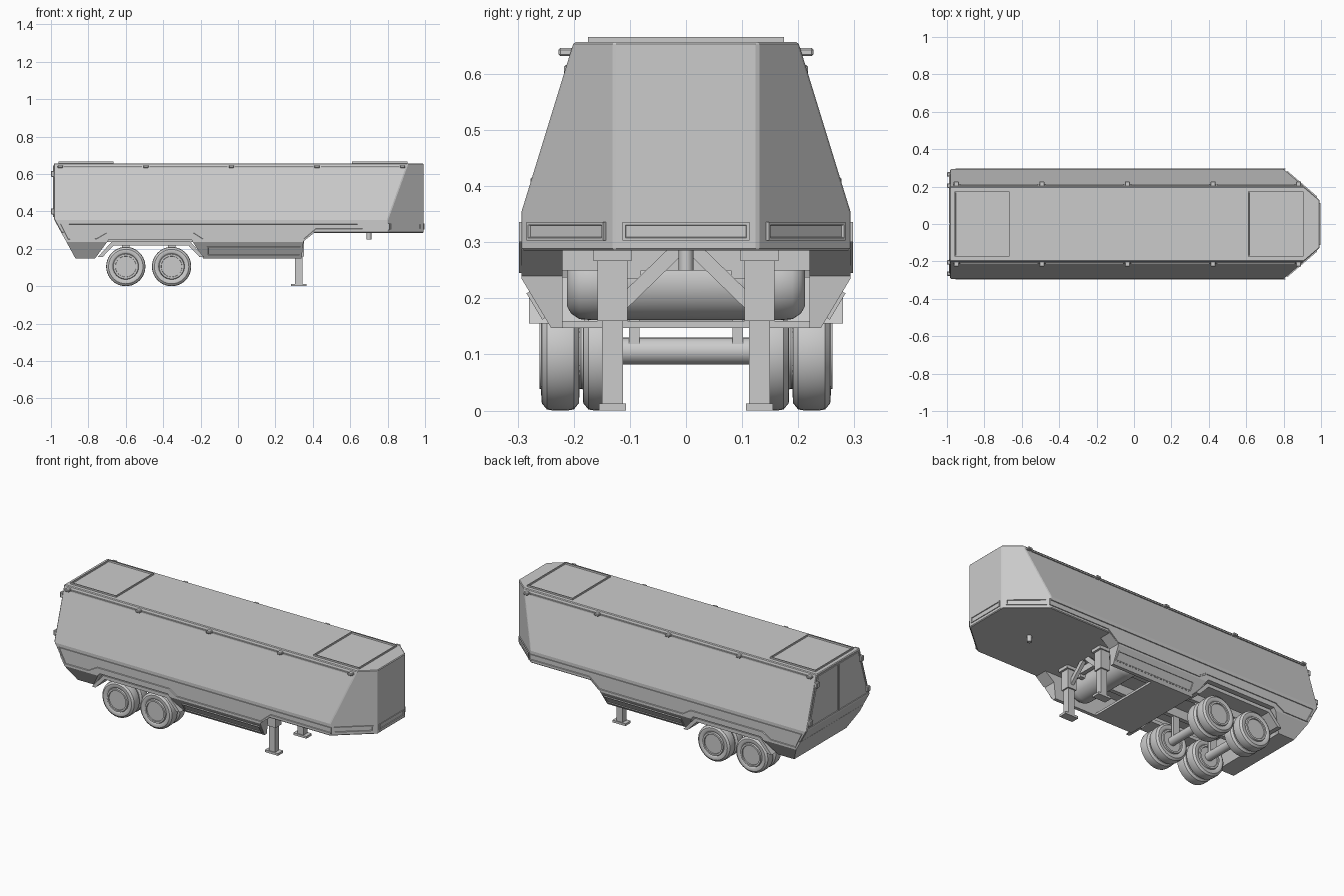
import bpy, bmesh, math
from mathutils import Vector

cube = bpy.data.objects.get("Cube")
if cube:
    bpy.data.objects.remove(cube, do_unlink=True)

grey = bpy.data.materials.new("plain grey")
grey.use_nodes = True
grey.diffuse_color = (0.6, 0.6, 0.6, 1)
grey.node_tree.nodes["Principled BSDF"].inputs["Base Color"].default_value = (0.6, 0.6, 0.6, 1)


def finish(name, bm, bevel=0, smooth=False):
    bmesh.ops.recalc_face_normals(bm, faces=bm.faces)
    mesh = bpy.data.meshes.new(name)
    bm.to_mesh(mesh)
    bm.free()
    mesh.materials.append(grey)
    ob = bpy.data.objects.new(name, mesh)
    bpy.context.collection.objects.link(ob)
    if bevel:
        mod = ob.modifiers.new("edge", "BEVEL")
        mod.width, mod.segments = bevel, 1
    if smooth:
        bpy.ops.object.select_all(action="DESELECT")
        ob.select_set(True)
        bpy.context.view_layer.objects.active = ob
        bpy.ops.object.shade_smooth_by_angle(angle=math.radians(35))
    return ob


def prism(points, offset):
    """Polygon in space pushed along an offset vector."""
    bm = bmesh.new()
    face = bm.faces.new([bm.verts.new(p) for p in points])
    geom = bmesh.ops.extrude_face_region(bm, geom=[face])["geom"]
    bmesh.ops.translate(bm, verts=[v for v in geom if isinstance(v, bmesh.types.BMVert)], vec=offset)
    return bm


def cut(bm, point, normal):
    """Remove all beyond the plane and cap the opening."""
    geom = bm.verts[:] + bm.edges[:] + bm.faces[:]
    res = bmesh.ops.bisect_plane(bm, geom=geom, plane_co=point, plane_no=normal, clear_outer=True)
    edges = [e for e in res["geom_cut"] if isinstance(e, bmesh.types.BMEdge)]
    bmesh.ops.holes_fill(bm, edges=edges)


def box(name, x, y, z, bevel=0):
    pts = [(x[0], y[0], z[0]), (x[1], y[0], z[0]), (x[1], y[1], z[0]), (x[0], y[1], z[0])]
    return finish(name, prism(pts, (0, 0, z[1] - z[0])), bevel)


def strut(name, a, b, width, depth):
    a, b = Vector(a), Vector(b)
    u = Vector((1, 0, 0)) * depth / 2
    w = (b - a).cross(u).normalized() * width / 2
    return finish(name, prism([a + u + w, a - u + w, a - u - w, a + u - w], b - a))


def panel(name, points, normal, thick=0.006, rim=0.007):
    """Raised plate with a sunken centre."""
    n = Vector(normal).normalized()
    bm = prism(points, n * thick)
    bmesh.ops.recalc_face_normals(bm, faces=bm.faces)
    top = max(bm.faces, key=lambda f: f.normal.dot(n) + f.calc_center_median().dot(n))
    bmesh.ops.inset_region(bm, faces=[top], thickness=rim)
    bmesh.ops.inset_region(bm, faces=[top], thickness=0.002, depth=-thick * 0.7)
    return finish(name, bm)


def lathe(name, profile, x, z, side=1, steps=40):
    """Turn (y, radius) points about an axis along y."""
    bm = bmesh.new()
    verts = [bm.verts.new((x, side * y, z + r)) for y, r in profile]
    edges = [bm.edges.new(p) for p in zip(verts, verts[1:])]
    bmesh.ops.spin(bm, geom=verts + edges, cent=(x, 0, z), axis=(0, 1, 0),
                   angle=math.tau, steps=steps)
    bmesh.ops.remove_doubles(bm, verts=bm.verts, dist=0.0003)
    return finish(name, bm, smooth=True)


REAR = ((-0.985, 0, 0.36), (-0.21, 0, -0.115))
WAIST, FLOOR = 0.293, 0.285

# Main hull: tapered section with clipped nose corners and raked tail
half = [(WAIST, FLOOR), (WAIST, 0.355), (0.2, 0.657)]
section = half + [(-y, z) for y, z in reversed(half)]
hull = prism([(-0.985, y, z) for y, z in section], (1.977, 0, 0))
for s in (1, -1):
    cut(hull, (0.8, s * WAIST, 0.3), (0.163, s * 0.19, 0))
cut(hull, *REAR)
finish("trailer_hull", hull, 0.004)

# Roof hatches
for name, x in (("rear_roof_hatch", -0.96), ("front_roof_hatch", 0.61)):
    pts = [(x, -0.175, 0.655), (x + 0.295, -0.175, 0.655), (x + 0.295, 0.175, 0.655), (x, 0.175, 0.655)]
    panel(name, pts, (0, 0, 1), 0.011, 0.008)

# Nose lower panel
panel("nose_panel", [(0.99, y, z) for y, z in ((-0.113, 0.303), (0.113, 0.303), (0.113, 0.336), (-0.113, 0.336))],
      (1, 0, 0))

skirt_outline = [(0.41, 0.287), (0.35, 0.24), (0.34, 0.147), (-0.185, 0.147), (-0.25, 0.25), (-0.69, 0.25),
                 (-0.765, 0.147), (-0.95, 0.147), (-0.99, 0.287)]
strip_outline = [(-0.955, 0.336), (0.81, 0.336), (0.81, 0.3), (0.42, 0.3), (0.355, 0.245), (-0.19, 0.245),
                 (-0.24, 0.277), (-0.70, 0.277), (-0.755, 0.245), (-0.912, 0.245)]
arch = [(-0.75, 0.155), (-0.675, 0.238), (-0.255, 0.238), (-0.18, 0.155)]
arch_under = [(-0.725, 0.155), (-0.665, 0.218), (-0.265, 0.218), (-0.205, 0.155)]

for s, side in ((1, "left"), (-1, "right")):
    # Side skirt, leaning inwards at the bottom
    skirt = prism([(x, s * 0.22, z) for x, z in skirt_outline], (0, s * (WAIST - 0.22), 0))
    bmesh.ops.bisect_plane(skirt, geom=skirt.verts[:] + skirt.edges[:] + skirt.faces[:],
                           plane_co=(0, 0, 0.235), plane_no=(0, 0, 1))
    for v in skirt.verts:
        if abs(v.co.y) > 0.25 and v.co.z < 0.235:
            v.co.y -= s * (0.235 - v.co.z) * 0.6
    cut(skirt, *REAR)
    finish(side + "_skirt", skirt)
    panel(side + "_side_strip", [(x, s * (WAIST - 0.001), z) for x, z in strip_outline], (0, s, 0))
    # Locker panel on the leaning part of the skirt
    pts = [(x, s * (WAIST - (0.235 - z) * 0.6), z)
           for x, z in ((-0.165, 0.165), (0.335, 0.165), (0.335, 0.212), (-0.165, 0.212))]
    panel(side + "_locker_panel", pts, (0, s, -0.6))
    # Wheel arch
    pts = [(x, s * 0.18, z) for x, z in arch + arch_under[::-1]]
    finish(side + "_wheel_arch", prism(pts, (0, s * 0.1, 0)))
    # Nose corner panel
    pts = [(0.99 - (y - 0.13) * 0.19 / 0.163, s * y, z)
           for y, z in ((0.143, 0.303), (0.28, 0.303), (0.28, 0.336), (0.143, 0.336))]
    panel(side + "_nose_corner_panel", pts, (0.163, s * 0.19, 0))

    # Roof edge rail and marker lamps
    lamps = [-0.95 + 0.4575 * i for i in range(5)]
    for i, x in enumerate(lamps):
        box(f"{side}_marker_lamp_{i}", (x - 0.014, x + 0.014), sorted((s * 0.2, s * 0.227)), (0.632, 0.646), 0.003)
    for i, (a, b) in enumerate(zip(lamps, lamps[1:])):
        box(f"{side}_roof_rail_{i}", (a + 0.02, b - 0.02), sorted((s * 0.198, s * 0.214)), (0.633, 0.641))

    # Rear doors with hinges
    pts = [(-0.984, s * y, z) for y, z in ((0.004, 0.37), (0.275, 0.37), (0.19, 0.645), (0.004, 0.645))]
    panel(side + "_rear_door", pts, (-1, 0, 0), 0.005, 0.006)
    for z, y in ((0.6, 0.205), (0.4, 0.265)):
        box(f"{side}_door_hinge_{z}", (-1.0, -0.98), sorted((s * (y - 0.012), s * (y + 0.012))),
            (z - 0.016, z + 0.016), 0.003)

    # Landing leg: cap, sleeve, inner post, foot and brace
    for part, x, y, z in (("cap", 0.04, 0.034, (0.267, 0.287)), ("sleeve", 0.028, 0.027, (0.16, 0.27)),
                          ("post", 0.02, 0.019, (0.01, 0.17)), ("foot", 0.042, 0.024, (0, 0.013))):
        box(f"{side}_leg_{part}", (0.325 - x, 0.325 + x), sorted((s * (0.131 - y), s * (0.131 + y))), z)
    strut(side + "_leg_brace", (0.325, s * 0.115, 0.19), (0.325, s * 0.015, 0.287), 0.025, 0.02)

    # Chassis rail
    box(side + "_chassis_rail", (-0.78, 0.29), sorted((s * 0.08, s * 0.105)), (0.235, 0.287))

    # Twin wheels on each axle
    tyre = [(-0.022, 0.06), (-0.03, 0.07), (-0.034, 0.078), (-0.033, 0.092), (-0.024, 0.103), (-0.012, 0.105)]
    tyre += [(-y, r) for y, r in reversed(tyre)]
    for axle, x in (("front", -0.355), ("rear", -0.6)):
        for place, y in (("outer", 0.224), ("inner", 0.150)):
            lathe(f"{side}_{axle}_{place}_tyre", [(y + dy, r) for dy, r in tyre], x, 0.105, s)
            hub = [(y - 0.03, 0), (y - 0.03, 0.055), (y - 0.037, 0.056), (y - 0.037, 0.066), (y - 0.02, 0.073),
                   (y + 0.02, 0.073), (y + 0.037, 0.066), (y + 0.037, 0.056), (y + 0.03, 0.055), (y + 0.03, 0)]
            lathe(f"{side}_{axle}_{place}_hub", hub, x, 0.105, s)
        box(f"{side}_{axle}_axle_hanger", (x - 0.02, x + 0.02), sorted((s * 0.083, s * 0.102)), (0.105, 0.25))

# Axles
for axle, x in (("front", -0.355), ("rear", -0.6)):
    lathe(axle + "_axle", [(-0.2, 0), (-0.2, 0.024), (0.2, 0.024), (0.2, 0)], x, 0.106, steps=24)

# Rear cross block between the skirts
block = prism([(x, -0.23, z) for x, z in ((-0.765, 0.147), (-0.95, 0.147), (-0.99, 0.287), (-0.72, 0.287))],
              (0, 0.46, 0))
cut(block, *REAR)
finish("rear_cross_block", block)

# Belly plate and cross members
box("belly_plate", (-0.185, 0.07), (-0.23, 0.23), (0.147, 0.16))
for i, x in enumerate((0.1, 0.28)):
    box(f"cross_member_{i}", (x - 0.012, x + 0.012), (-0.22, 0.22), (0.25, 0.287))

# Transverse tank
end = [(0.212, 0), (0.212, 0.045), (0.205, 0.058), (0.19, 0.068), (0.165, 0.07)]
lathe("belly_tank", end + [(-y, r) for y, r in reversed(end)], 0.19, 0.231)

# Coupling pin under the nose
bm = bmesh.new()
bmesh.ops.create_cone(bm, cap_ends=True, segments=20, radius1=0.013, radius2=0.013, depth=0.04)
bmesh.ops.translate(bm, verts=bm.verts, vec=(0.7, 0, 0.27))
finish("coupling_pin", bm, smooth=True)
